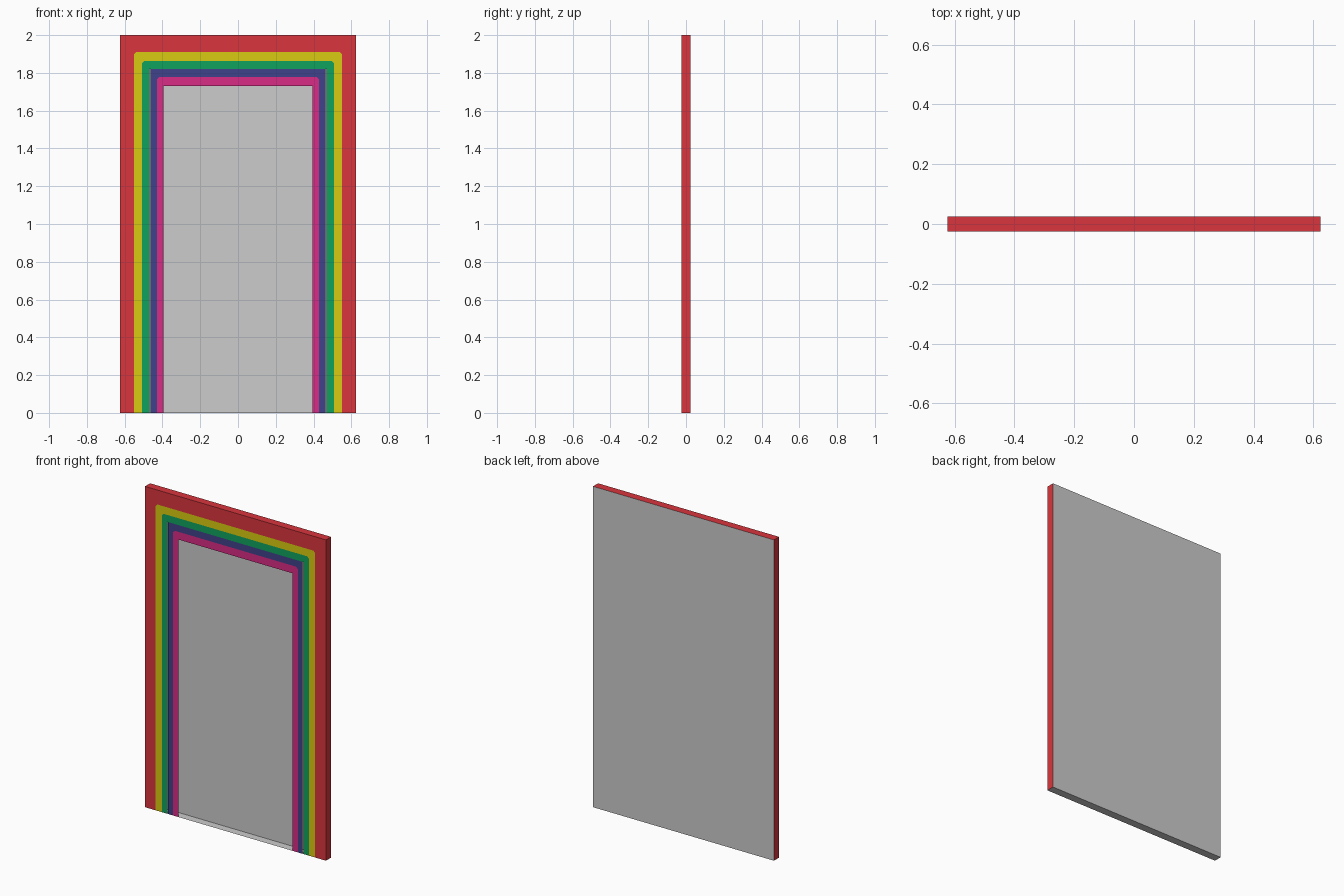
import bpy

if "Cube" in bpy.data.objects:
    bpy.data.objects.remove(bpy.data.objects["Cube"])

FRONT, BACK = -0.025, 0.025
HALF_W, HEIGHT = 0.624, 2.0


def material(name, r, g, b):
    lin = [((c / 255 + 0.055) / 1.055) ** 2.4 if c > 10 else c / 3294 for c in (r, g, b)]
    m = bpy.data.materials.new(name)
    m.diffuse_color = (*lin, 1)
    m.use_nodes = True
    m.node_tree.nodes["Principled BSDF"].inputs["Base Color"].default_value = m.diffuse_color
    return m


def add_mesh(name, verts, faces, mat):
    me = bpy.data.meshes.new(name)
    me.from_pydata(verts, [], faces)
    me.materials.append(mat)
    me.update()
    ob = bpy.data.objects.new(name, me)
    bpy.context.collection.objects.link(ob)
    return ob


def arch(half, top, cut):
    """Doorway outline with clipped upper corners, from left foot to right foot."""
    left = [(-half, 0), (-half, top - cut), (-half + cut, top)]
    return left + [(-x, z) for x, z in reversed(left)]


def band(name, outer, inner, mat):
    """Flat coloured arch on the front between two outlines."""
    pts = arch(*outer) + arch(*inner)
    verts = [(x, FRONT, z) for x, z in pts]
    faces = [(i, i + 6, i + 7, i + 1) for i in range(5)]
    return add_mesh(name, verts, faces, mat)


red = material("red", 217, 54, 61)
yellow = material("yellow", 217, 203, 17)
green = material("green", 17, 162, 94)
blue = material("blue", 64, 66, 139)
pink = material("pink", 217, 43, 134)
grey = material("grey", 204, 204, 204)

W, H = HALF_W, HEIGHT

# Back panel and floor of the shallow hollow case
add_mesh("back_panel", [(-W, BACK, 0), (W, BACK, 0), (W, BACK, H), (-W, BACK, H)],
         [(3, 2, 1, 0)], grey)
add_mesh("floor", [(-W, FRONT, 0), (W, FRONT, 0), (W, BACK, 0), (-W, BACK, 0)],
         [(3, 2, 1, 0)], grey)

# Outer sides and top
rim = [(-W, 0), (-W, H), (W, H), (W, 0)]
add_mesh("outer_rim", [(x, y, z) for y in (FRONT, BACK) for x, z in rim],
         [(i, i + 1, i + 5, i + 4) for i in range(3)], red)

# Front bands, outside to inside (half width, top height, corner cut)
C = 0.012
band("red_frame", (W, H, 0.0005), (0.55, 1.91, C), red)
band("yellow_band", (0.55, 1.91, C), (0.507, 1.863, C), yellow)
band("green_band", (0.507, 1.863, C), (0.469, 1.82, 0.001), green)
band("blue_band", (0.464, 1.82, 0.001), (0.43, 1.778, C), blue)
band("pink_band", (0.43, 1.778, C), (0.394, 1.73, 0.0005), pink)
